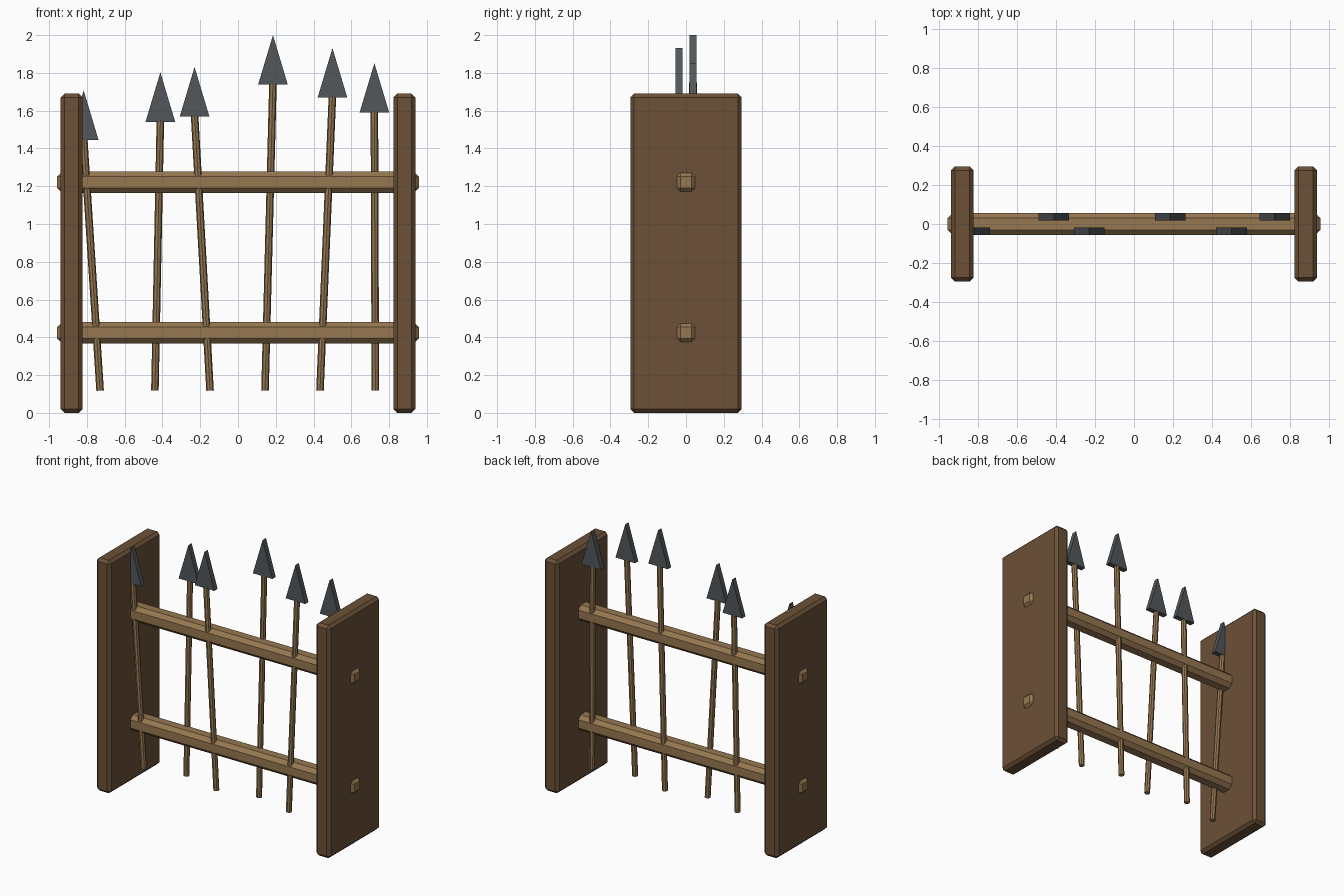
import bpy, bmesh
from mathutils import Vector

if "Cube" in bpy.data.objects:
    bpy.data.objects.remove(bpy.data.objects["Cube"])


def material(name, rgb):
    m = bpy.data.materials.new(name)
    m.diffuse_color = (*rgb, 1)
    m.use_nodes = True
    m.node_tree.nodes["Principled BSDF"].inputs["Base Color"].default_value = m.diffuse_color
    return m


DARK_WOOD = material("dark wood", (0.150, 0.082, 0.038))
LIGHT_WOOD = material("light wood", (0.305, 0.185, 0.082))
IRON = material("dark iron", (0.085, 0.097, 0.105))


def finish(bm, name, mat):
    bmesh.ops.recalc_face_normals(bm, faces=bm.faces)
    mesh = bpy.data.meshes.new(name)
    bm.to_mesh(mesh)
    bm.free()
    mesh.materials.append(mat)
    obj = bpy.data.objects.new(name, mesh)
    bpy.context.collection.objects.link(obj)
    return obj


def beam(name, center, size, chamfer, mat):
    """Box with flat chamfered edges."""
    bm = bmesh.new()
    bmesh.ops.create_cube(bm, size=1)
    for v in bm.verts:
        v.co = Vector(c + p * s for c, p, s in zip(center, v.co, size))
    obj = finish(bm, name, mat)
    bevel = obj.modifiers.new("chamfer", 'BEVEL')
    bevel.width = chamfer
    bevel.segments = 1
    return obj


def shaft(name, bottom, top, radius):
    """Eight-sided pole between two points."""
    bottom, top = Vector(bottom), Vector(top)
    axis = top - bottom
    bm = bmesh.new()
    bmesh.ops.create_cone(bm, cap_ends=True, segments=8, radius1=radius,
                          radius2=radius, depth=axis.length)
    obj = finish(bm, name, LIGHT_WOOD)
    obj.location = (bottom + top) / 2
    obj.rotation_euler = axis.to_track_quat('Z', 'Y').to_euler()


def spear_head(name, x, y, z, width=0.157, height=0.262, depth=0.038):
    """Flat triangular blade, extruded front to back."""
    bm = bmesh.new()
    outline = [(x - width / 2, z), (x + width / 2, z), (x, z + height)]
    face = bm.faces.new([bm.verts.new((px, y - depth / 2, pz)) for px, pz in outline])
    ext = bmesh.ops.extrude_face_region(bm, geom=[face])
    moved = [g for g in ext["geom"] if isinstance(g, bmesh.types.BMVert)]
    bmesh.ops.translate(bm, verts=moved, vec=(0, depth, 0))
    finish(bm, name, IRON)


# End boards
for side, sx in (("left", -1), ("right", 1)):
    beam(f"{side}_end_board", (sx * 0.881, 0, 0.845), (0.115, 0.59, 1.69), 0.02, DARK_WOOD)

# Rails, passing through the end boards
for level, z in (("lower", 0.425), ("upper", 1.221)):
    beam(f"{level}_rail", (0, 0, z), (1.914, 0.114, 0.114), 0.027, LIGHT_WOOD)

# Spears: bottom x, head x, head base height; alternating front and back
spears = [(-0.73, -0.817, 1.445), (-0.44, -0.411, 1.541), (-0.148, -0.23, 1.569),
          (0.143, 0.185, 1.738), (0.434, 0.50, 1.669), (0.727, 0.722, 1.589)]
for i, (x0, x1, z1) in enumerate(spears):
    y = -0.037 if i % 2 == 0 else 0.037
    shaft(f"spear_shaft_{i + 1}", (x0, y, 0.118), (x1, y, z1 + 0.01), 0.02)
    spear_head(f"spear_head_{i + 1}", x1, y, z1)
